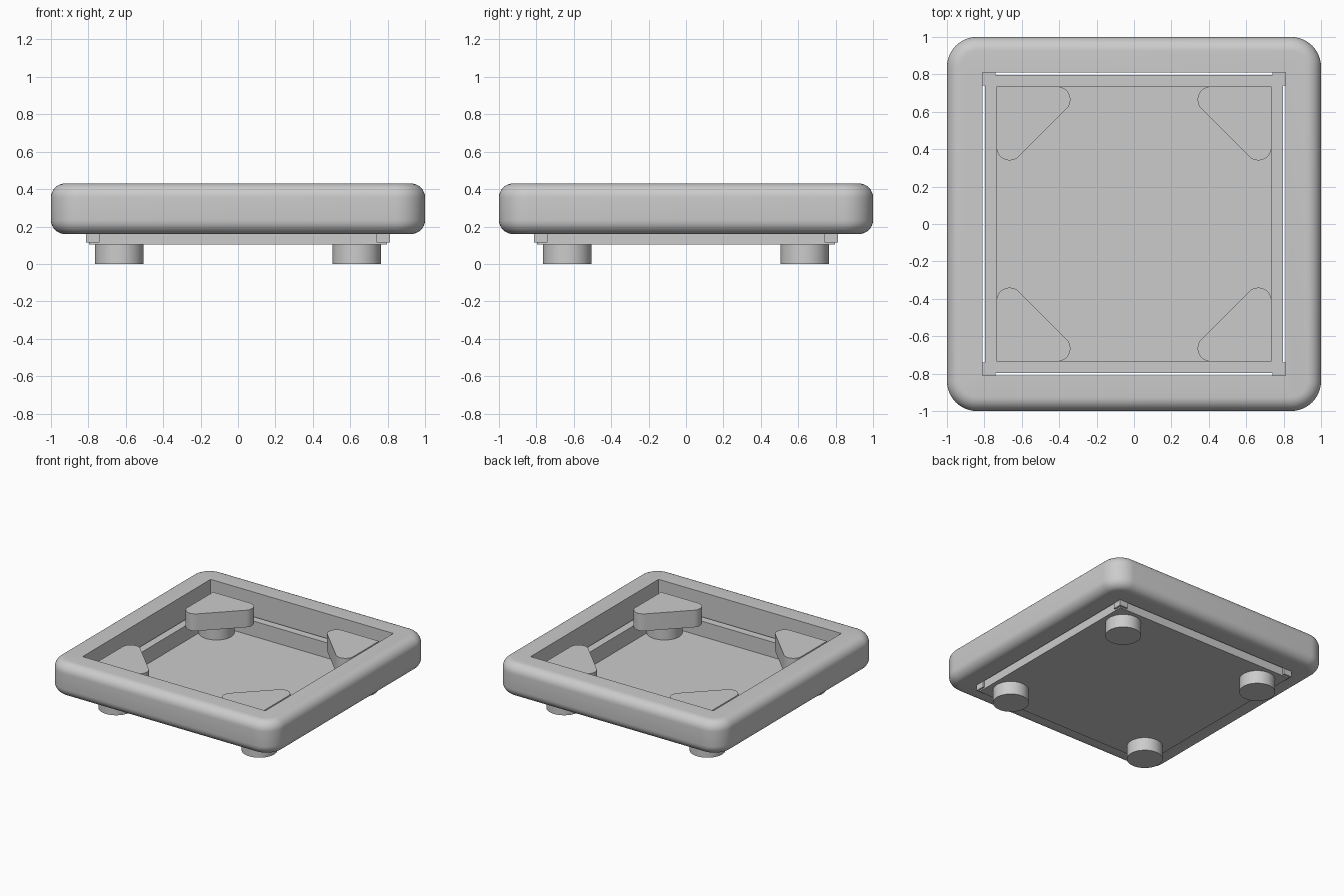
import bpy, bmesh, math
from mathutils import Vector

if "Cube" in bpy.data.objects:
    bpy.data.objects.remove(bpy.data.objects["Cube"])


def finish(bm, name, angle=30):
    bmesh.ops.recalc_face_normals(bm, faces=bm.faces)
    me = bpy.data.meshes.new(name)
    bm.to_mesh(me)
    bm.free()
    ob = bpy.data.objects.new(name, me)
    bpy.context.collection.objects.link(ob)
    smooth(ob, angle)
    return ob


def select(ob):
    bpy.ops.object.select_all(action='DESELECT')
    ob.select_set(True)
    bpy.context.view_layer.objects.active = ob


def smooth(ob, angle=30):
    select(ob)
    bpy.ops.object.shade_smooth_by_angle(angle=math.radians(angle))


def box_bm(lo, hi):
    bm = bmesh.new()
    bmesh.ops.create_cube(bm, size=1)
    lo, hi = Vector(lo), Vector(hi)
    for v in bm.verts:
        v.co = Vector(((lo[i] + hi[i]) / 2 + v.co[i] * (hi[i] - lo[i])) for i in range(3))
    return bm


def carve(ob, half, z0, z1):
    """Cut a square opening out of an object."""
    cutter = finish(box_bm((-half, -half, z0), (half, half, z1)), "cutter")
    cutter.hide_render = True
    mod = ob.modifiers.new("opening", 'BOOLEAN')
    mod.operation = 'DIFFERENCE'
    mod.solver = 'EXACT'
    mod.object = cutter
    select(ob)
    bpy.ops.object.modifier_apply(modifier=mod.name)
    bpy.data.objects.remove(cutter)
    smooth(ob)


# Soft rounded outer frame with a square opening
bm = box_bm((-1, -1, 0.16), (1, 1, 0.43))
uprights = [e for e in bm.edges if abs(e.verts[0].co.z - e.verts[1].co.z) > 0.1]
bmesh.ops.bevel(bm, geom=uprights, offset=0.16, segments=12, profile=0.5, affect='EDGES')
rims = [e for e in bm.edges if abs(e.verts[0].co.z - e.verts[1].co.z) < 1e-4]
bmesh.ops.bevel(bm, geom=rims, offset=0.075, segments=8, profile=0.5, affect='EDGES')
frame = finish(bm, "outer_frame")
carve(frame, 0.81, 0.0, 0.6)

# Shallow inner tray, separated from the frame by a narrow gap
tray = finish(box_bm((-0.797, -0.797, 0.105), (0.797, 0.797, 0.24)), "inner_tray")
carve(tray, 0.735, 0.118, 0.5)

# Corner bracket outline: square corner with two rounded tips
R, C = 0.07, 0.735
outline = [(C, C)]
for cx, cy, a0, a1 in ((C - R, 0.34 + R, 0, -135), (0.34 + R, C - R, 225, 90)):
    for i in range(13):
        a = math.radians(a0 + (a1 - a0) * i / 12)
        outline.append((cx + R * math.cos(a), cy + R * math.sin(a)))

for sx, sy, side in ((1, 1, "back_right"), (-1, 1, "back_left"),
                     (1, -1, "front_right"), (-1, -1, "front_left")):
    # Corner bracket
    bm = bmesh.new()
    face = bm.faces.new([bm.verts.new((x * sx, y * sy, 0.24)) for x, y in outline])
    ext = bmesh.ops.extrude_face_region(bm, geom=[face])
    for v in ext["geom"]:
        if isinstance(v, bmesh.types.BMVert):
            v.co.z = 0.377
    finish(bm, "corner_bracket_" + side)

    # Spacer block joining tray and frame
    xs, ys = sorted((0.74 * sx, 0.812 * sx)), sorted((0.74 * sy, 0.812 * sy))
    finish(box_bm((xs[0], ys[0], 0.115), (xs[1], ys[1], 0.238)), "corner_spacer_" + side)

    # Round foot, rising through the tray floor to the bracket
    bm = bmesh.new()
    bmesh.ops.create_cone(bm, cap_ends=True, segments=48, radius1=0.13, radius2=0.13, depth=0.239)
    bmesh.ops.translate(bm, verts=bm.verts, vec=(0.635 * sx, 0.635 * sy, 0.1195))
    finish(bm, "foot_" + side)
